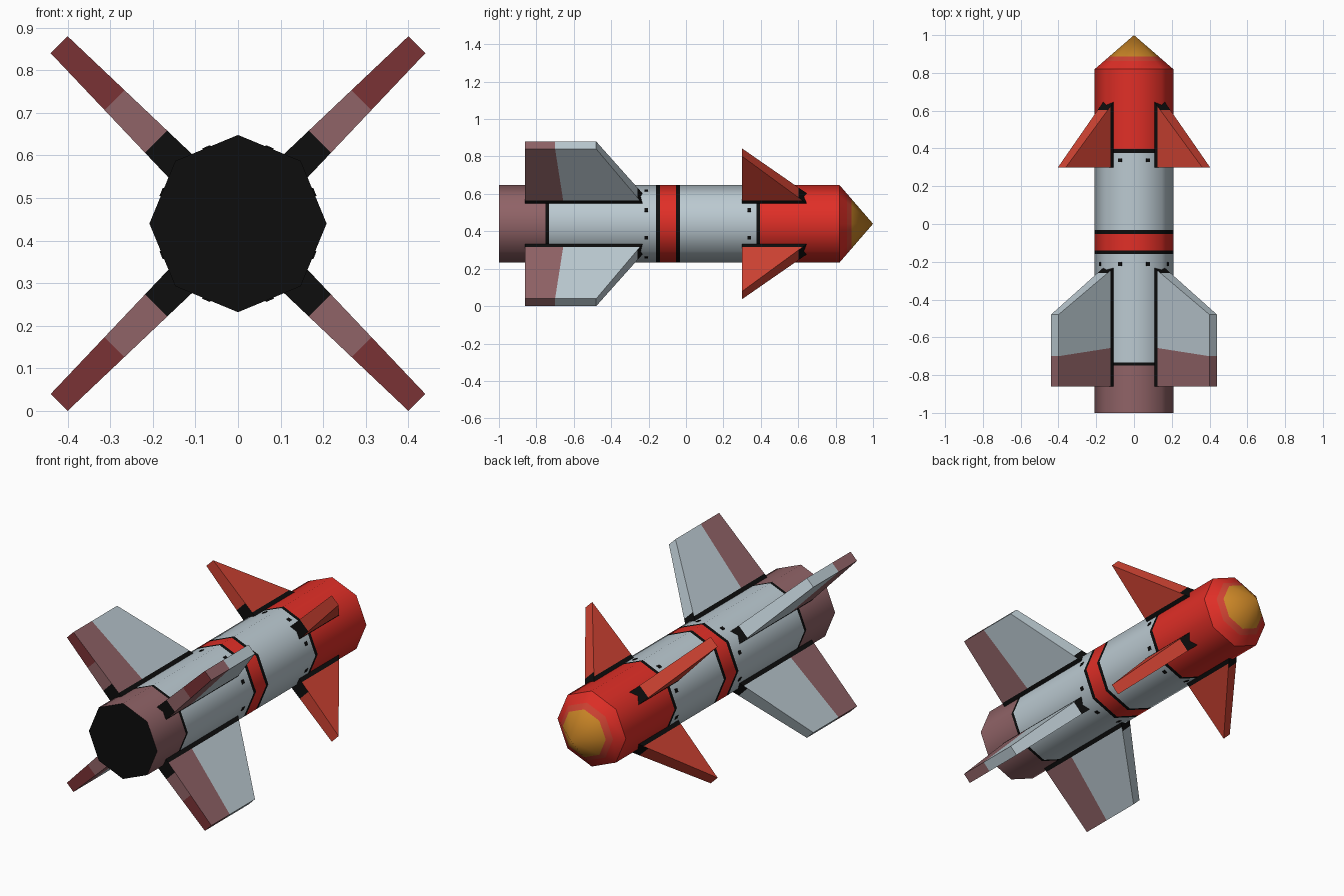
import bpy, bmesh, math
from mathutils import Matrix, Vector

if "Cube" in bpy.data.objects:
    bpy.data.objects.remove(bpy.data.objects["Cube"])

CZ = 0.44     # height of the body axis
R = 0.208     # body radius at the corners


def material(name, rgb):
    m = bpy.data.materials.new(name)
    m.diffuse_color = (*rgb, 1)
    m.use_nodes = True
    m.node_tree.nodes["Principled BSDF"].inputs["Base Color"].default_value = m.diffuse_color
    return m


MATS = [material("light grey", (0.50, 0.59, 0.64)),
        material("bright red", (0.75, 0.028, 0.020)),
        material("black", (0.004, 0.004, 0.004)),
        material("mauve brown", (0.28, 0.125, 0.135)),
        material("orange", (0.60, 0.24, 0.020)),
        material("muted red", (0.62, 0.055, 0.032)),
        material("dark red", (0.195, 0.032, 0.036))]
GREY, RED, BLACK, MAUVE, ORANGE, MUTED, DARK = range(7)


def finish(bm, name, matrix):
    bmesh.ops.recalc_face_normals(bm, faces=bm.faces)
    bm.transform(Matrix.Translation((0, 0, CZ)) @ matrix)
    me = bpy.data.meshes.new(name)
    bm.to_mesh(me)
    bm.free()
    for m in MATS:
        me.materials.append(m)
    ob = bpy.data.objects.new(name, me)
    bpy.context.collection.objects.link(ob)
    return ob


# Body: eight-sided tube and nose, painted in rings (y, radius, colour up to next ring)
def nose_r(y):
    return R * (1 - y) / 0.18


rings = [(-1.0, R, MAUVE), (-0.75, R, BLACK), (-0.733, R, GREY),
         (-0.16, R, BLACK), (-0.14, R, RED), (-0.053, R, BLACK),
         (-0.033, R, GREY), (0.376, R, BLACK), (0.396, R, RED),
         (0.82, R, RED), (0.862, nose_r(0.862), MUTED), (0.886, nose_r(0.886), ORANGE)]
bm = bmesh.new()
loops = []
for y, r, c in rings:
    loops.append([bm.verts.new((r * math.sin(k * math.pi / 4), y, r * math.cos(k * math.pi / 4)))
                  for k in range(8)])
for i in range(len(rings) - 1):
    for k in range(8):
        n = (k + 1) % 8
        f = bm.faces.new((loops[i][k], loops[i][n], loops[i + 1][n], loops[i + 1][k]))
        f.material_index = rings[i][2]
apex = bm.verts.new((0, 1, 0))
for k in range(8):
    bm.faces.new((loops[-1][k], loops[-1][(k + 1) % 8], apex)).material_index = ORANGE
bm.faces.new(loops[0]).material_index = BLACK
body = finish(bm, "body", Matrix())
bpy.context.view_layer.objects.active = body
body.select_set(True)
bpy.ops.object.shade_smooth_by_angle(angle=math.radians(46))
body.select_set(False)


# Fins: profile of (radius, y), tapered in thickness, cut by planes and painted by rule
def fin(name, profile, cuts, paint, angle):
    bm = bmesh.new()
    face = bm.faces.new([bm.verts.new((r, y, -1)) for r, y in profile])
    ext = bmesh.ops.extrude_face_region(bm, geom=[face])["geom"]
    bmesh.ops.translate(bm, vec=(0, 0, 2), verts=[v for v in ext if isinstance(v, bmesh.types.BMVert)])
    if not face.is_valid or len(bm.faces) < len(profile) + 2:
        bm.faces.new([v for v in bm.verts if v.co.z < 0])
    for co, no in cuts:
        bmesh.ops.bisect_plane(bm, geom=bm.verts[:] + bm.edges[:] + bm.faces[:],
                               plane_co=co, plane_no=no)
    for v in bm.verts:
        v.co.z *= 0.039 - 0.027 * (v.co.x - 0.19)
    bmesh.ops.recalc_face_normals(bm, faces=bm.faces)
    bm.normal_update()
    for f in bm.faces:
        f.material_index = paint(f.calc_center_median(), f.normal)
    finish(bm, name, Matrix.Rotation(angle, 4, 'Y'))


def root_is_black(c, n):
    if n.y < -0.9:
        return c.x < 0.272
    return c.x < (0.235 if n.y > 0.3 else 0.214)


def paint_tail(c, n):
    if root_is_black(c, n):
        return BLACK
    if n.y < -0.9:
        return MAUVE if c.x < 0.41 else DARK
    edge = -0.655 - 0.114 * (c.x - 0.2)
    return MAUVE if c.y < edge else GREY


def paint_front(c, n):
    return BLACK if root_is_black(c, n) else MUTED


root_cuts = [((r, 0, 0), (1, 0, 0)) for r in (0.214, 0.235, 0.272)]
tail_cuts = root_cuts + [((0.41, 0, 0), (1, 0, 0)), ((0.2, -0.655, 0), (0.114, 1, 0))]
tail_profile = [(0.15, -0.86), (0.594, -0.86), (0.594, -0.48), (0.15, -0.207)]
front_profile = [(0.15, 0.30), (0.54, 0.30), (0.15, 0.687)]
for k in range(4):
    a = math.radians(45 + 90 * k)
    fin(f"tail_fin_{k + 1}", tail_profile, tail_cuts, paint_tail, a)
    fin(f"front_fin_{k + 1}", front_profile, root_cuts, paint_front, a)

# Rivets: small square plates in the middle of each body side
bm = bmesh.new()
for y in (0.338, -0.212):
    for k in range(8):
        m = (Matrix.Rotation(math.radians(22.5 + 45 * k), 4, 'Y')
             @ Matrix.Translation((R * math.cos(math.pi / 8), y, 0))
             @ Matrix.Diagonal((0.006, 0.02, 0.02, 1)))
        bmesh.ops.create_cube(bm, size=1, matrix=m)
for f in bm.faces:
    f.material_index = BLACK
finish(bm, "rivets", Matrix())
